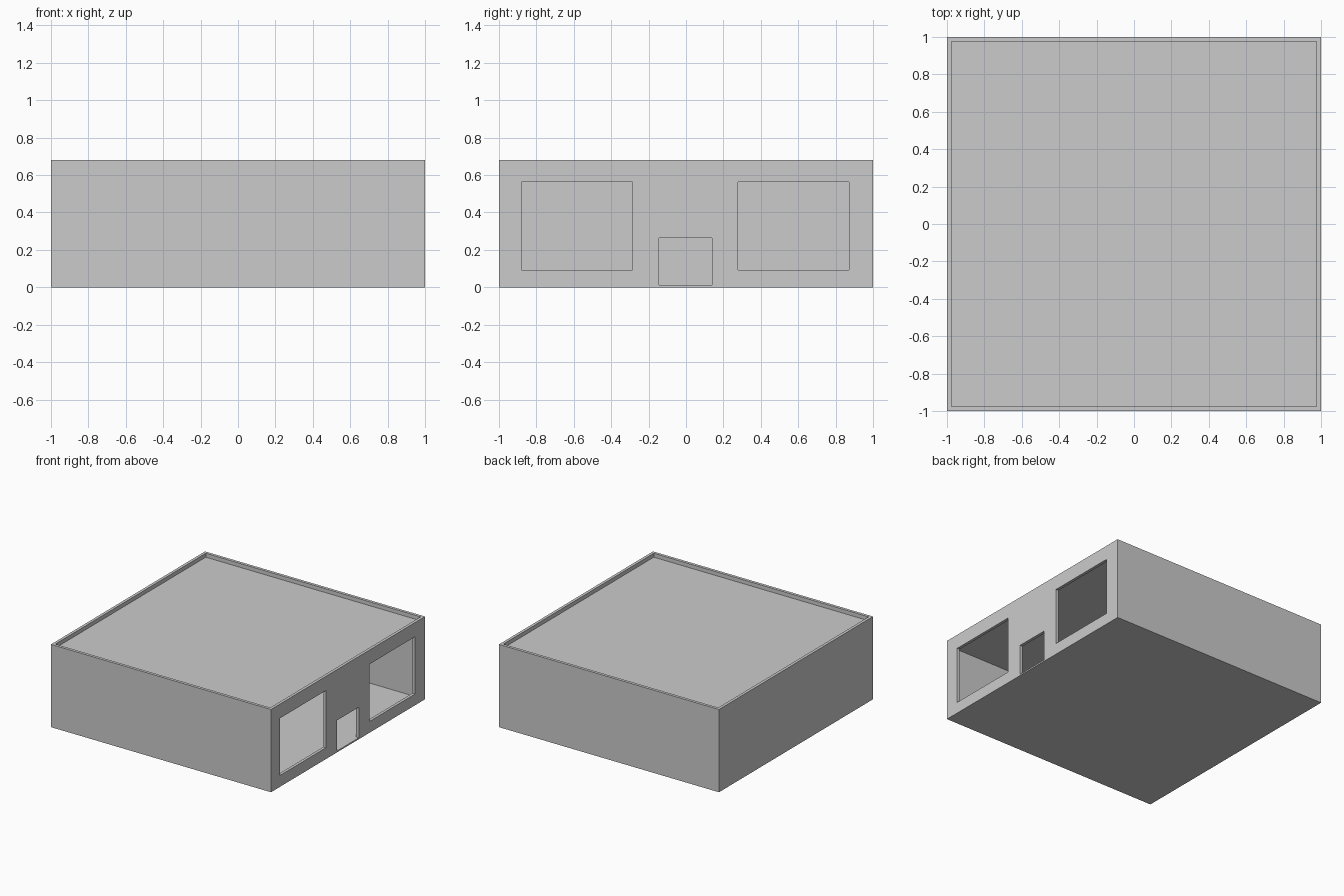
import bpy

if "Cube" in bpy.data.objects:
    bpy.data.objects.remove(bpy.data.objects["Cube"])

H, WALL, FLOOR = 0.68, 0.024, 0.012
ROOF_TOP, ROOF_T = 0.648, 0.024
IN = 1 - WALL


def box(name, lo, hi):
    """Axis-aligned box from its two opposite corners."""
    bpy.ops.mesh.primitive_cube_add(size=1, location=[(a + b) / 2 for a, b in zip(lo, hi)])
    ob = bpy.context.object
    ob.name = name
    ob.scale = [b - a for a, b in zip(lo, hi)]
    bpy.ops.object.transform_apply(location=False, rotation=False, scale=True)
    return ob


def cut(target, name, lo, hi):
    """Subtract a box from the target and discard the cutter."""
    cutter = box(name, lo, hi)
    cutter.hide_render = True
    mod = target.modifiers.new(name, 'BOOLEAN')
    mod.operation, mod.solver, mod.object = 'DIFFERENCE', 'EXACT', cutter
    bpy.context.view_layer.objects.active = target
    bpy.ops.object.modifier_apply(modifier=mod.name)
    bpy.data.objects.remove(cutter, do_unlink=True)


# Outer block of the building
shell = box("building_shell", (-1, -1, 0), (1, 1, H))

# Room inside, and the shallow roof recess that leaves a parapet rim
cut(shell, "room", (-IN, -IN, FLOOR), (IN, IN, ROOF_TOP - ROOF_T))
cut(shell, "roof_recess", (-IN, -IN, ROOF_TOP), (IN, IN, H + 0.1))

# Two large windows and a low doorway through the right wall
for name, y0, y1, z0, z1 in (("window_front", -0.88, -0.287, 0.093, 0.563),
                             ("window_back", 0.277, 0.872, 0.093, 0.563),
                             ("doorway", -0.144, 0.14, FLOOR, 0.263)):
    cut(shell, name, (0.95, y0, z0), (1.1, y1, z1))
